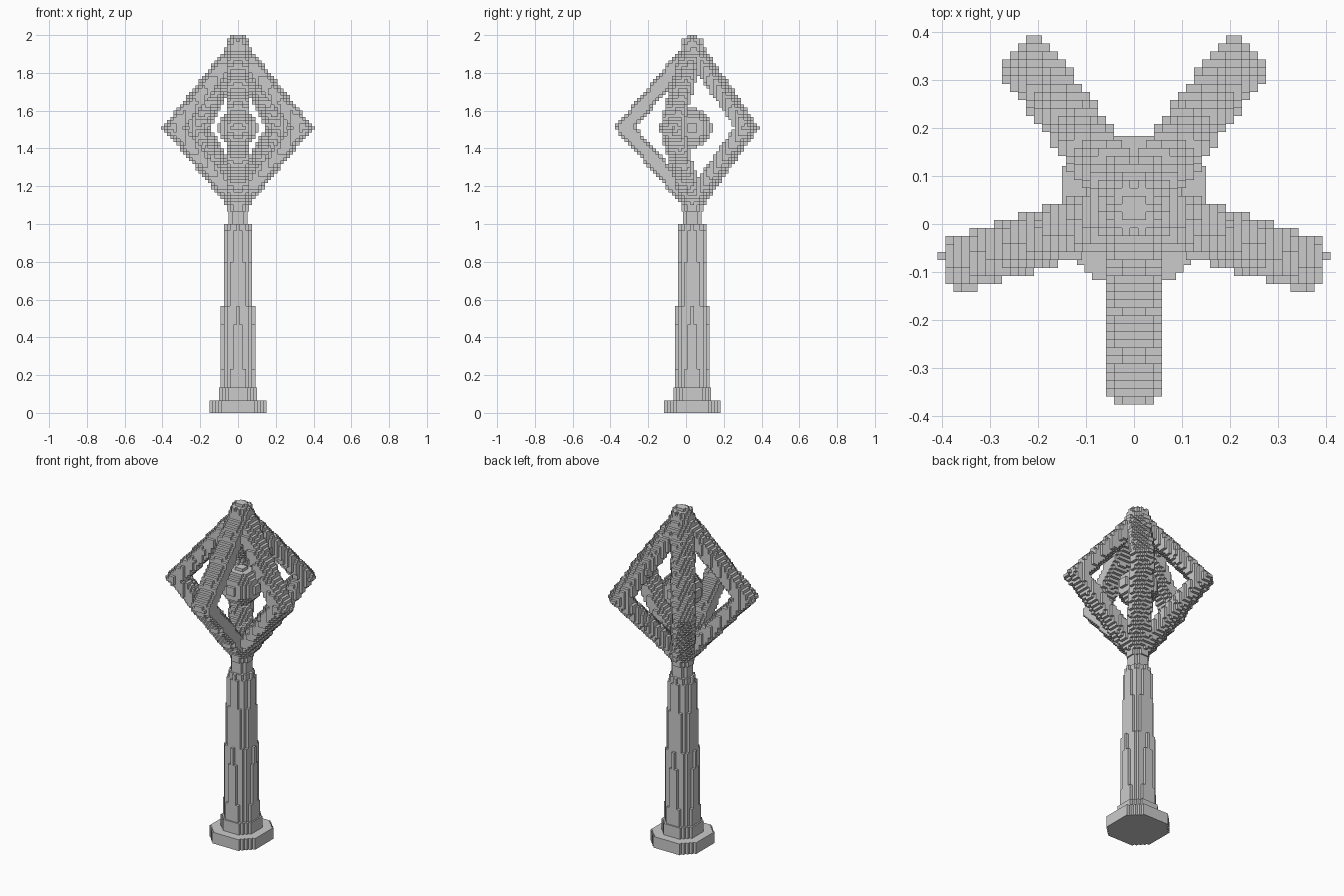
import bpy, bmesh, math
from mathutils import Vector

if "Cube" in bpy.data.objects:
    bpy.data.objects.remove(bpy.data.objects["Cube"])

AXIS_Y = 1 / 30          # the shaft axis sits slightly behind the origin
CELL = 1 / 60            # block size


def blocks(name, inside, z0, layers, half, cell=CELL, zcell=CELL):
    """Build a block-stepped skin around every cell whose centre is inside."""
    filled = {(i, j, k)
              for i in range(-half, half + 1)
              for j in range(-half, half + 1)
              for k in range(layers)
              if inside(i * cell, j * cell, z0 + (k + 0.5) * zcell)}
    bm = bmesh.new()
    verts = {}

    def vert(c):
        if c not in verts:
            verts[c] = bm.verts.new(((c[0] - 0.5) * cell,
                                     (c[1] - 0.5) * cell + AXIS_Y,
                                     z0 + c[2] * zcell))
        return verts[c]

    for c in filled:
        for axis in range(3):
            u, v = (axis + 1) % 3, (axis + 2) % 3
            for side in (0, 1):
                n = list(c)
                n[axis] += 2 * side - 1
                if tuple(n) in filled:
                    continue
                quad = []
                for du, dv in ((0, 0), (1, 0), (1, 1), (0, 1)):
                    p = list(c)
                    p[axis] += side
                    p[u] += du
                    p[v] += dv
                    quad.append(vert(tuple(p)))
                bm.faces.new(quad if side else quad[::-1])
    mesh = bpy.data.meshes.new(name)
    bm.to_mesh(mesh)
    bm.free()
    obj = bpy.data.objects.new(name, mesh)
    bpy.context.collection.objects.link(obj)
    return obj


def octagon(half, diagonal):
    return lambda x, y, z: max(abs(x), abs(y)) < half and abs(x) + abs(y) < diagonal


# Pommel: wide stepped octagon with a smaller collar
blocks("pommel", octagon(0.15, 0.232), 0, 1, 9, cell=0.3 / 19, zcell=1 / 15)
blocks("pommel_collar", octagon(0.1, 0.145), 1 / 15, 1, 6, cell=0.2 / 13, zcell=1 / 15)


# Tapered round grip, and the neck above it
def grip(x, y, z):
    radius = 0.092 - 0.02 * max(0, z - 0.13)
    if z > 0.81:
        radius -= 0.004
    if z > 0.95:
        radius -= 0.003
    return math.hypot(x, y) < radius


blocks("grip", grip, 2 / 15, 26, 6, zcell=1 / 30)
blocks("neck", lambda x, y, z: math.hypot(x, y) < 0.05, 1.0, 1, 2, cell=0.02, zcell=1 / 15)

# Head: five bent flanges, each half of an open diamond, around the axis
CENTRE_Z, REACH, UP, DOWN = 1.51, 0.415, 0.49, 0.47
HALF_WIDTH, HALF_THICK = 0.06, 0.044


def flange(angle):
    dx, dy = math.cos(angle), math.sin(angle)

    def inside(x, y, z):
        s, t = x * dx + y * dy, -x * dy + y * dx
        if s < -0.03:
            return False
        h = UP if z > CENTRE_Z else DOWN
        depth = (1 - abs(s) / REACH - abs(z - CENTRE_Z) / h) * REACH * h / math.hypot(REACH, h)
        return abs(t / HALF_WIDTH) ** 3 + abs((depth - HALF_THICK) / HALF_THICK) ** 3 <= 1
    return inside


flanges = [flange(math.radians(-90 + 72 * i)) for i in range(5)]
blocks("head_flanges", lambda x, y, z: any(f(x, y, z) for f in flanges), 16 / 15, 56, 25)

# Floating orb in the middle of the head
blocks("head_orb", lambda x, y, z: Vector((x, y, z - 1.5083)).length < 0.104, 1.4, 13, 7)
